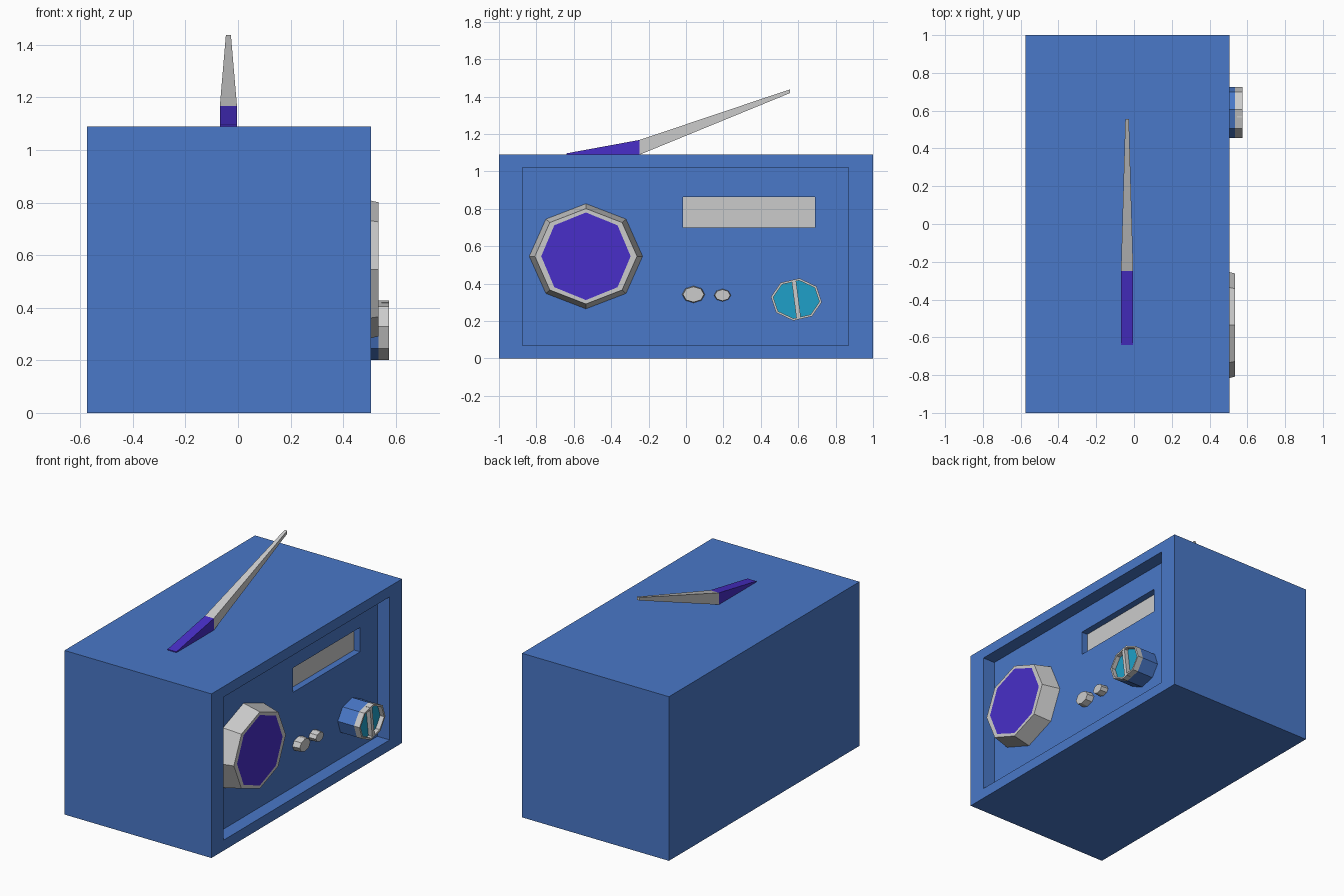
import bpy, bmesh
from math import cos, sin, tau, radians

if "Cube" in bpy.data.objects:
    bpy.data.objects.remove(bpy.data.objects["Cube"])


def material(name, rgb):
    m = bpy.data.materials.new(name)
    m.diffuse_color = (*rgb, 1)
    m.use_nodes = True
    m.node_tree.nodes["Principled BSDF"].inputs["Base Color"].default_value = m.diffuse_color
    return m


BLUE = material("blue", (0.067, 0.188, 0.578))
PURPLE = material("purple", (0.065, 0.028, 0.58))
CYAN = material("cyan", (0.013, 0.35, 0.58))


def loft(name, rings, mat=None, cap_start=True, cap_end=True):
    """Skin matching rings of points in order, with optional end caps."""
    bm = bmesh.new()
    vs = [[bm.verts.new(p) for p in r] for r in rings]
    n = len(vs[0])
    for a, b in zip(vs, vs[1:]):
        for i in range(n):
            j = (i + 1) % n
            bm.faces.new((a[i], a[j], b[j], b[i]))
    if cap_start:
        bm.faces.new(vs[0][::-1])
    if cap_end:
        bm.faces.new(vs[-1])
    if len(vs) > 1:
        bmesh.ops.recalc_face_normals(bm, faces=bm.faces[:])
    me = bpy.data.meshes.new(name)
    bm.to_mesh(me)
    bm.free()
    if mat:
        me.materials.append(mat)
    ob = bpy.data.objects.new(name, me)
    bpy.context.collection.objects.link(ob)
    return ob


def rect_x(x, y0, y1, z0, z1):
    return [(x, y0, z0), (x, y1, z0), (x, y1, z1), (x, y0, z1)]


def rect_y(y, x0, x1, z0, z1):
    return [(x0, y, z0), (x1, y, z0), (x1, y, z1), (x0, y, z1)]


def octagon(x, cy, cz, ry, rz, turn=0):
    return [(x, cy + ry * cos(i * tau / 8 + turn), cz + rz * sin(i * tau / 8 + turn))
            for i in range(8)]


BACK, FRONT, FLOOR, SCREEN = -0.575, 0.505, 0.415, 0.37
OUTER = (-1, 1, 0, 1.09)
PANEL = (-0.875, 0.87, 0.07, 1.02)
DISPLAY = (-0.017, 0.69, 0.70, 0.862)

# Cabinet with a recessed front panel and a display slot
loft("cabinet", [rect_x(BACK, *OUTER), rect_x(FRONT, *OUTER),
                 rect_x(FRONT, *PANEL), rect_x(FLOOR, *PANEL),
                 rect_x(FLOOR, *DISPLAY), rect_x(SCREEN, *DISPLAY)],
     BLUE, cap_end=False)
loft("display_panel", [rect_x(SCREEN - 0.01, *DISPLAY), rect_x(SCREEN, *DISPLAY)])

# Speaker: tapered ring with a flush purple grille
SP = (-0.535, 0.546)
loft("speaker_ring", [octagon(FLOOR, *SP, 0.303, 0.281),
                      octagon(0.535, *SP, 0.273, 0.255),
                      octagon(0.535, *SP, 0.239, 0.234)], cap_end=False)
loft("speaker_grille", [octagon(0.535, *SP, 0.239, 0.234)], PURPLE, cap_start=False)

# Two small buttons
for name, y, z, ry, rz in (("large_button", 0.04, 0.342, 0.061, 0.045),
                           ("small_button", 0.195, 0.338, 0.045, 0.033)):
    loft(name, [octagon(FLOOR, y, z, ry, rz),
                octagon(0.465, y, z, ry * 0.92, rz * 0.92)])

# Tuning knob: blue base, grey rim, sunken cyan face and pointer bar
KN, T = (0.59, 0.315), radians(-7)
loft("knob_base", [octagon(FLOOR, *KN, 0.137, 0.114, T),
                   octagon(0.535, *KN, 0.137, 0.114, T)], BLUE, cap_end=False)
loft("knob_rim", [octagon(0.535, *KN, 0.137, 0.114, T),
                  octagon(0.575, *KN, 0.137, 0.114, T),
                  octagon(0.575, *KN, 0.124, 0.102, T),
                  octagon(0.545, *KN, 0.124, 0.102, T)],
     cap_start=False, cap_end=False)
loft("knob_face", [octagon(0.545, *KN, 0.124, 0.102, T)], CYAN, cap_start=False)
loft("knob_pointer", [[(x, 0.591, 0.21), (x, 0.615, 0.21),
                       (x, 0.588, 0.42), (x, 0.564, 0.42)]
                      for x in (0.545, 0.574)])

# Antenna: purple wedge foot and tapering grey rod
loft("antenna_foot", [rect_y(-0.64, -0.069, -0.004, 1.088, 1.096),
                      rect_y(-0.248, -0.069, -0.004, 1.088, 1.168)], PURPLE)
loft("antenna_rod", [rect_y(-0.248, -0.069, -0.004, 1.089, 1.168),
                     rect_y(0.555, -0.046, -0.027, 1.418, 1.438)])
